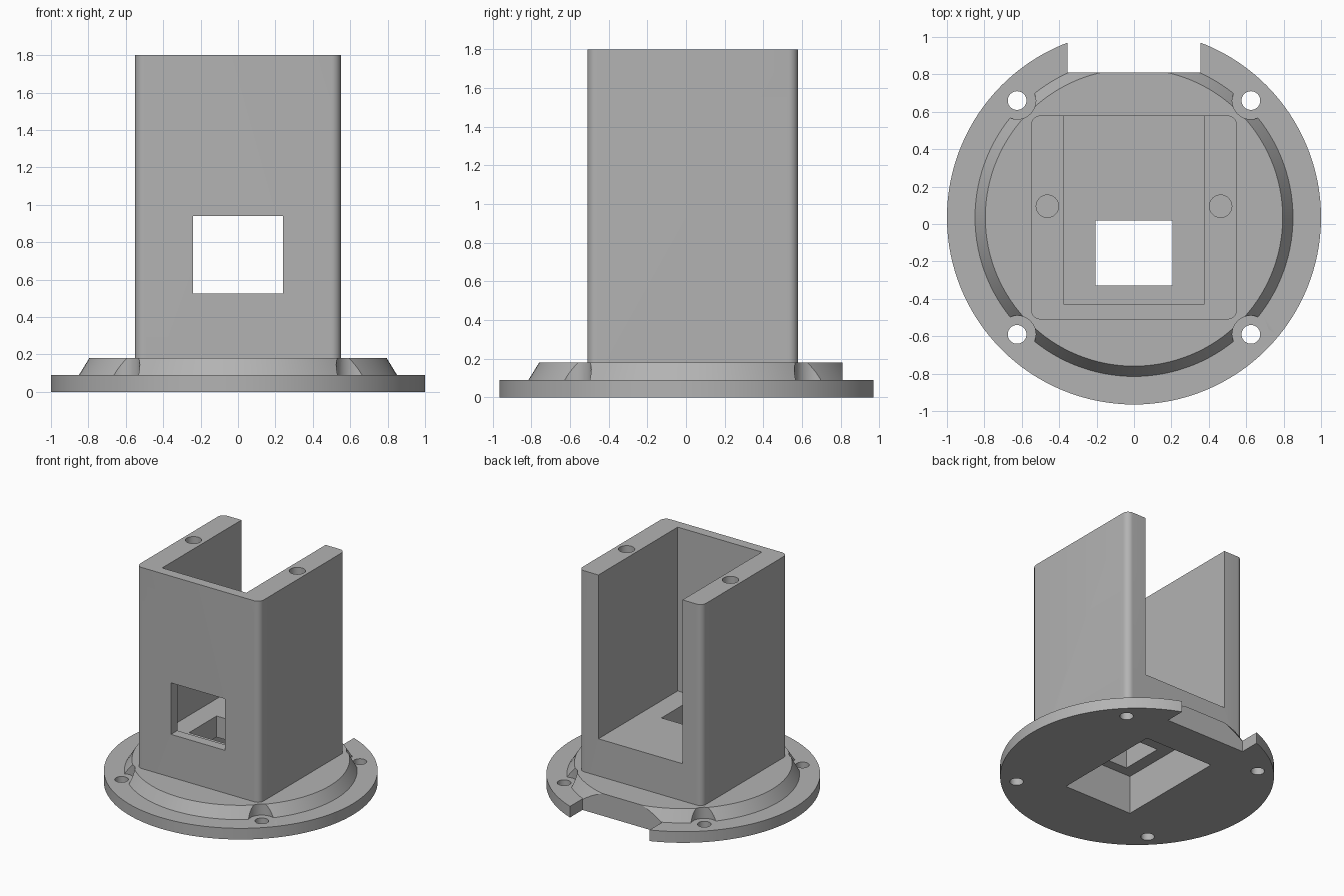
import bpy, bmesh, math
from mathutils import Matrix, Vector

cube = bpy.data.objects.get("Cube")
if cube:
    bpy.data.objects.remove(cube, do_unlink=True)

grey = bpy.data.materials.new("matte grey")
grey.use_nodes = True
grey.diffuse_color = (0.45, 0.45, 0.45, 1)
grey.node_tree.nodes["Principled BSDF"].inputs["Base Color"].default_value = (0.45, 0.45, 0.45, 1)

CY = 0.035  # centre of the round base


def make(name, bm):
    bmesh.ops.recalc_face_normals(bm, faces=bm.faces)
    me = bpy.data.meshes.new(name)
    bm.to_mesh(me)
    bm.free()
    ob = bpy.data.objects.new(name, me)
    bpy.context.scene.collection.objects.link(ob)
    return ob


def box(name, lo, hi, corner=0):
    lo, hi = Vector(lo), Vector(hi)
    bm = bmesh.new()
    bmesh.ops.create_cube(bm, size=1)
    bmesh.ops.scale(bm, vec=hi - lo, verts=bm.verts)
    bmesh.ops.translate(bm, vec=(lo + hi) / 2, verts=bm.verts)
    if corner:
        upright = [e for e in bm.edges
                   if abs(e.verts[0].co.z - e.verts[1].co.z) > 0.01]
        bmesh.ops.bevel(bm, geom=upright, offset=corner, segments=8,
                        profile=0.5, affect='EDGES')
    return make(name, bm)


def rod(name, x, y, r, z0, z1):
    bm = bmesh.new()
    bmesh.ops.create_cone(bm, cap_ends=True, segments=40, radius1=r, radius2=r,
                          depth=z1 - z0,
                          matrix=Matrix.Translation((x, y, (z0 + z1) / 2)))
    return make(name, bm)


def combine(target, tool, operation):
    tool.hide_render = True
    mod = target.modifiers.new(tool.name, 'BOOLEAN')
    mod.operation = operation
    mod.solver = 'EXACT'
    mod.object = tool
    bpy.context.view_layer.objects.active = target
    bpy.ops.object.modifier_apply(modifier=mod.name)
    bpy.data.objects.remove(tool, do_unlink=True)


# Round flange with its sloped collar, revolved from a profile
bm = bmesh.new()
profile = [(0, 0), (1, 0), (1, 0.09), (0.85, 0.09), (0.795, 0.18), (0, 0.18)]
verts = [bm.verts.new((r, CY, z)) for r, z in profile]
edges = [bm.edges.new(pair) for pair in zip(verts, verts[1:])]
bmesh.ops.spin(bm, geom=verts + edges, cent=(0, CY, 0), axis=(0, 0, 1),
               angle=math.tau, steps=128, use_merge=False)
bmesh.ops.remove_doubles(bm, verts=bm.verts, dist=0.0001)
body = make("flanged_housing", bm)

# Tall housing with rounded upright corners
combine(body, box("housing", (-0.55, -0.51, 0.05), (0.55, 0.58, 1.8), 0.05), 'UNION')

# Open-backed channel, front window, floor opening, underside recess, rear notch
for cutter in (
    box("channel", (-0.375, -0.43, 0.48), (0.375, 0.8, 2)),
    box("window", (-0.24, -0.7, 0.525), (0.24, -0.3, 0.94)),
    box("floor_opening", (-0.205, -0.33, 0.2), (0.205, 0.02, 0.6)),
    box("underside_recess", (-0.305, -0.41, -0.1), (0.305, 0.51, 0.31)),
    box("rear_notch", (-0.355, 0.81, -0.1), (0.355, 1.2, 0.3)),
):
    combine(body, cutter, 'DIFFERENCE')

# Flange bolt holes with clearance pockets, and blind holes in the wall tops
for sx in (-1, 1):
    for sy in (-1, 1):
        x, y = sx * 0.625, CY + sy * 0.625
        combine(body, rod("bolt_clearance", x, y, 0.1, 0.09, 0.3), 'DIFFERENCE')
        combine(body, rod("bolt_hole", x, y, 0.05, -0.1, 0.2), 'DIFFERENCE')
    combine(body, rod("top_hole", sx * 0.463, 0.095, 0.06, 1.3, 1.9), 'DIFFERENCE')

# Finish
body.data.materials.clear()
body.data.materials.append(grey)
for p in body.data.polygons:
    p.material_index = 0
bpy.ops.object.select_all(action='DESELECT')
body.select_set(True)
bpy.context.view_layer.objects.active = body
bpy.ops.object.shade_smooth_by_angle(angle=math.radians(25))
